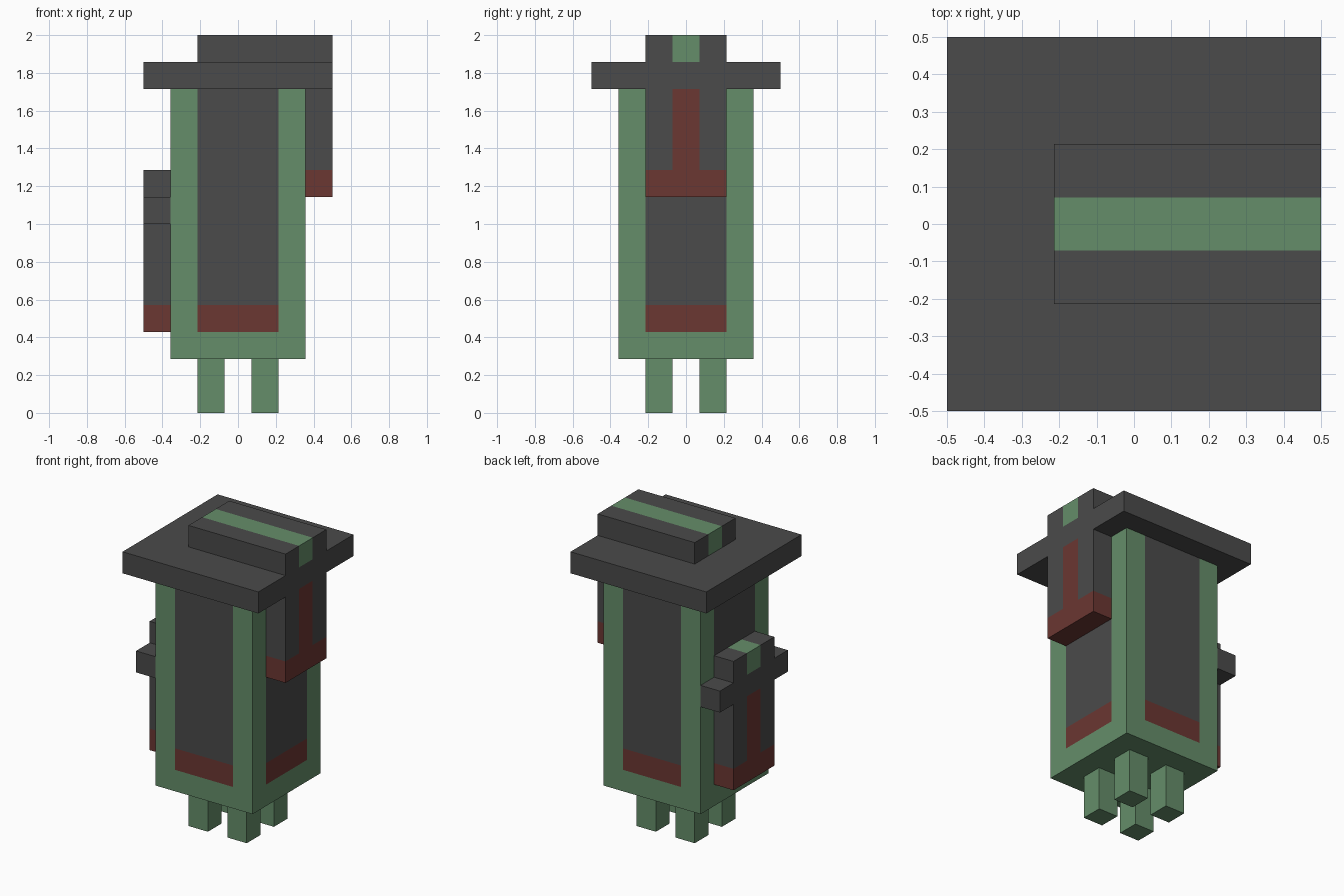
import bpy
import bmesh
from mathutils import Matrix, Vector

U = 1 / 7  # one block of the design grid

default = bpy.data.objects.get("Cube")
if default:
    bpy.data.objects.remove(default, do_unlink=True)


def make_material(name, rgb):
    mat = bpy.data.materials.new(name)
    mat.use_nodes = True
    colour = (*rgb, 1)
    mat.diffuse_color = colour
    bsdf = mat.node_tree.nodes["Principled BSDF"]
    bsdf.inputs["Base Color"].default_value = colour
    bsdf.inputs["Roughness"].default_value = 0.9
    return mat


MATERIALS = [
    make_material("moss green", (0.13, 0.268, 0.144)),
    make_material("charcoal", (0.069, 0.069, 0.069)),
    make_material("brick red", (0.147, 0.038, 0.032)),
]
GREEN, DARK, RED = range(3)


def box(name, low, high, rule, cuts=()):
    """Box between two grid corners; cuts are (axis, position) planes and
    rule(centre, normal) picks the colour of each resulting face."""
    low, high = Vector(low), Vector(high)
    bm = bmesh.new()
    place = Matrix.Translation((low + high) / 2) @ Matrix.Diagonal((*(high - low), 1))
    bmesh.ops.create_cube(bm, size=1, matrix=place)
    for axis, position in cuts:
        normal = Vector([float(i == axis) for i in range(3)])
        bmesh.ops.bisect_plane(bm, geom=bm.verts[:] + bm.edges[:] + bm.faces[:],
                               plane_co=normal * position, plane_no=normal)
    bm.normal_update()
    for face in bm.faces:
        face.material_index = rule(face.calc_center_median(), face.normal)
    bmesh.ops.scale(bm, vec=(U, U, U), verts=bm.verts)
    mesh = bpy.data.meshes.new(name)
    bm.to_mesh(mesh)
    bm.free()
    for mat in MATERIALS:
        mesh.materials.append(mat)
    obj = bpy.data.objects.new(name, mesh)
    bpy.context.collection.objects.link(obj)
    return obj


# Colour rules
def plain(colour):
    return lambda c, n: colour


def body_rule(c, n):
    across = c.y if abs(n.x) > 0.5 else c.x
    if abs(n.z) > 0.5 or abs(across) > 1.5 or c.z < 3:
        return GREEN
    return RED if c.z < 4 else DARK


def ridge_rule(c, n):
    return GREEN if abs(c.y) < 0.5 and abs(n.y) < 0.5 else DARK


def banner_rule(band_top):
    def rule(c, n):
        stem = abs(c.y) < 0.5 and abs(n.x) > 0.5
        return RED if c.z < band_top or stem else DARK
    return rule


STRIPE = [(1, -0.5), (1, 0.5)]

# Four short legs
for side, sx in (("right", -1), ("left", 1)):
    for end, sy in (("front", -1), ("back", 1)):
        box(f"{end}_{side}_leg", (sx - 0.5, sy - 0.5, 0), (sx + 0.5, sy + 0.5, 2),
            plain(GREEN))

# Main body with a framed panel on every side
frame = [(axis, s * 1.5) for axis in (0, 1) for s in (-1, 1)]
box("body", (-2.5, -2.5, 2), (2.5, 2.5, 12), body_rule, frame + [(2, 3), (2, 4)])

# Wide brim and striped crown
box("brim", (-3.5, -3.5, 12), (3.5, 3.5, 13), plain(DARK))
box("crown", (-1.5, -1.5, 13), (3.5, 1.5, 14), ridge_rule, STRIPE)

# Upper side block hanging below the brim
box("left_upper_block", (2.5, -1.5, 8), (3.5, 1.5, 12), banner_rule(9), STRIPE + [(2, 9)])

# Lower side block with its own small brim and crown
box("right_lower_block", (-3.5, -1.5, 3), (-2.5, 1.5, 7), banner_rule(4), STRIPE + [(2, 4)])
box("right_small_brim", (-3.5, -2.5, 7), (-2.5, 2.5, 8), plain(DARK))
box("right_small_crown", (-3.5, -1.5, 8), (-2.5, 1.5, 9), ridge_rule, STRIPE)
